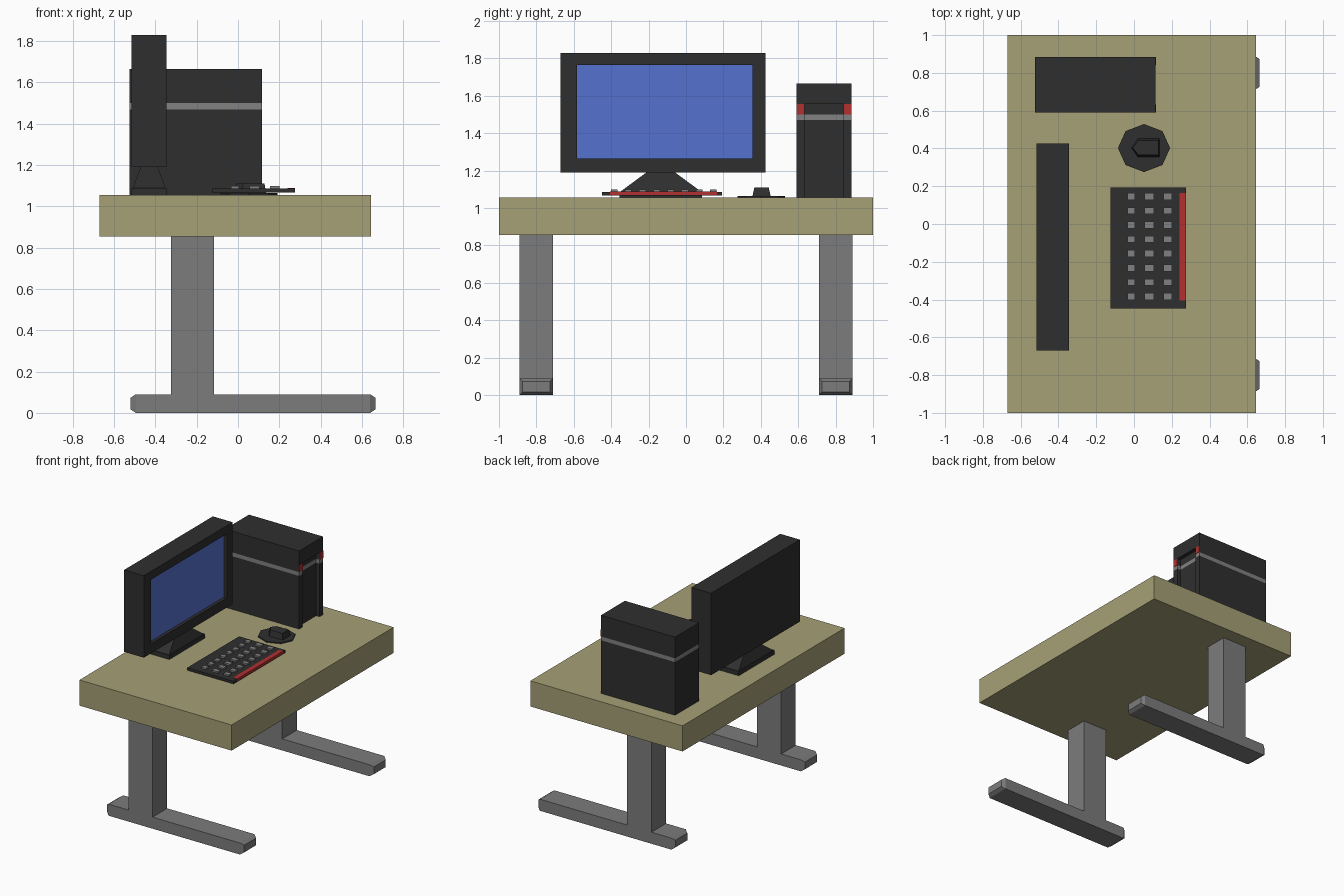
import bpy, bmesh
from math import cos, sin, pi
from mathutils import Vector

if "Cube" in bpy.data.objects:
    bpy.data.objects.remove(bpy.data.objects["Cube"])


def material(name, rgb):
    m = bpy.data.materials.new(name)
    m.diffuse_color = (*rgb, 1)
    m.use_nodes = True
    m.node_tree.nodes["Principled BSDF"].inputs["Base Color"].default_value = m.diffuse_color
    return m


WOOD = material("wood", (0.38, 0.35, 0.18))
STEEL = material("steel", (0.2, 0.2, 0.2))
DARK = material("dark_plastic", (0.028, 0.028, 0.028))
KEYGREY = material("key_grey", (0.22, 0.22, 0.22))
RED = material("red", (0.45, 0.03, 0.03))
BLUE = material("screen_blue", (0.09, 0.17, 0.62))


def finish(name, bm, mat):
    bmesh.ops.recalc_face_normals(bm, faces=bm.faces)
    me = bpy.data.meshes.new(name)
    bm.to_mesh(me)
    bm.free()
    ob = bpy.data.objects.new(name, me)
    bpy.context.collection.objects.link(ob)
    me.materials.append(mat)
    return ob


def add_box(bm, x, y, z):
    verts = bmesh.ops.create_cube(bm, size=1)["verts"]
    for v in verts:
        v.co = Vector([a + (b - a) * (c + 0.5) for (a, b), c in zip((x, y, z), v.co)])


def box(name, x, y, z, mat):
    bm = bmesh.new()
    add_box(bm, x, y, z)
    return finish(name, bm, mat)


def prism(name, pts, z, mat, taper=(1, 1)):
    # Extruded outline, optionally narrowed towards the top
    bm = bmesh.new()
    cx = (min(p[0] for p in pts) + max(p[0] for p in pts)) / 2
    cy = (min(p[1] for p in pts) + max(p[1] for p in pts)) / 2
    low = [bm.verts.new((px, py, z[0])) for px, py in pts]
    top = [bm.verts.new((cx + (px - cx) * taper[0], cy + (py - cy) * taper[1], z[1])) for px, py in pts]
    bm.faces.new(low[::-1])
    bm.faces.new(top)
    n = len(pts)
    for i in range(n):
        j = (i + 1) % n
        bm.faces.new((low[i], low[j], top[j], top[i]))
    return finish(name, bm, mat)


def face_towards(bm, axis):
    bm.normal_update()
    return max(bm.faces, key=lambda f: f.normal.dot(Vector(axis)))


# Desk top
box("desk_top", (-0.67, 0.645), (-1, 1), (0.855, 1.055), WOOD)

# Legs: column and foot with chamfered ends, mirrored to the other side
bm = bmesh.new()
add_box(bm, (-0.495, 0.64), (0.71, 0.89), (0, 0.09))
for side in (1, -1):
    f = face_towards(bm, (side, 0, 0))
    bmesh.ops.inset_individual(bm, faces=[f], thickness=0.024, depth=0.025)
foot = finish("foot", bm, STEEL)
column = box("leg_column", (-0.325, -0.115), (0.71, 0.89), (0.085, 0.86), STEEL)
for ob in (foot, column):
    ob.modifiers.new("mirror", "MIRROR").use_axis = (False, True, False)

# Monitor with recessed screen
bm = bmesh.new()
add_box(bm, (-0.515, -0.345), (-0.67, 0.425), (1.19, 1.83))
f = face_towards(bm, (1, 0, 0))
bmesh.ops.inset_individual(bm, faces=[f], thickness=0.07)
for v in f.verts:
    v.co.y = 0.355 if v.co.y > -0.12 else -0.583
    v.co.z = 1.765 if v.co.z > 1.5 else 1.265
inner = bmesh.ops.extrude_discrete_faces(bm, faces=[f])["faces"][0]
bmesh.ops.translate(bm, verts=inner.verts, vec=(-0.025, 0, 0))
inner.material_index = 1
finish("monitor", bm, DARK).data.materials.append(BLUE)

# Monitor stand
box("stand_base", (-0.515, -0.345), (-0.355, 0.085), (1.055, 1.088), DARK)
prism("stand_neck", [(-0.51, -0.35), (-0.35, -0.35), (-0.35, 0.08), (-0.51, 0.08)],
      (1.088, 1.215), DARK, (0.4, 0.2))

# Computer case: U-shaped layers with a recessed front, under a solid cap
outline = [(-0.525, 0.59), (0.115, 0.59), (0.115, 0.633), (0.085, 0.633),
           (0.085, 0.842), (0.115, 0.842), (0.115, 0.885), (-0.525, 0.885)]
prism("case_lower", outline, (1.055, 1.47), DARK)
prism("case_stripe", outline, (1.47, 1.5), KEYGREY)
prism("case_upper", outline, (1.5, 1.555), DARK)
box("case_cap", (-0.525, 0.115), (0.59, 0.885), (1.555, 1.665), DARK)
for label, y in (("left", (0.59, 0.633)), ("right", (0.842, 0.885))):
    box("case_light_" + label, (0.11, 0.117), y, (1.5, 1.555), RED)

# Keyboard, keys and red wrist strip
box("keyboard", (-0.125, 0.275), (-0.448, 0.192), (1.066, 1.086), DARK)
box("keyboard_strip", (0.24, 0.276), (-0.405, 0.165), (1.07, 1.089), RED)
bm = bmesh.new()
for x in ((-0.035, 0.004), (0.055, 0.105), (0.155, 0.2)):
    for i in range(8):
        y = -0.384 + i * 0.0757
        add_box(bm, x, (y - 0.018, y + 0.018), (1.08, 1.098))
finish("keys", bm, KEYGREY)

# Mouse on an octagonal mat
prism("mouse_mat", [(0.053 + 0.138 * cos(i * pi / 4), 0.402 + 0.127 * sin(i * pi / 4)) for i in range(8)],
      (1.055, 1.064), DARK)
prism("mouse", [(-0.014, 0.402), (0.02, 0.355), (0.136, 0.355), (0.136, 0.453), (0.02, 0.453)],
      (1.062, 1.11), DARK, (0.9, 0.78))
